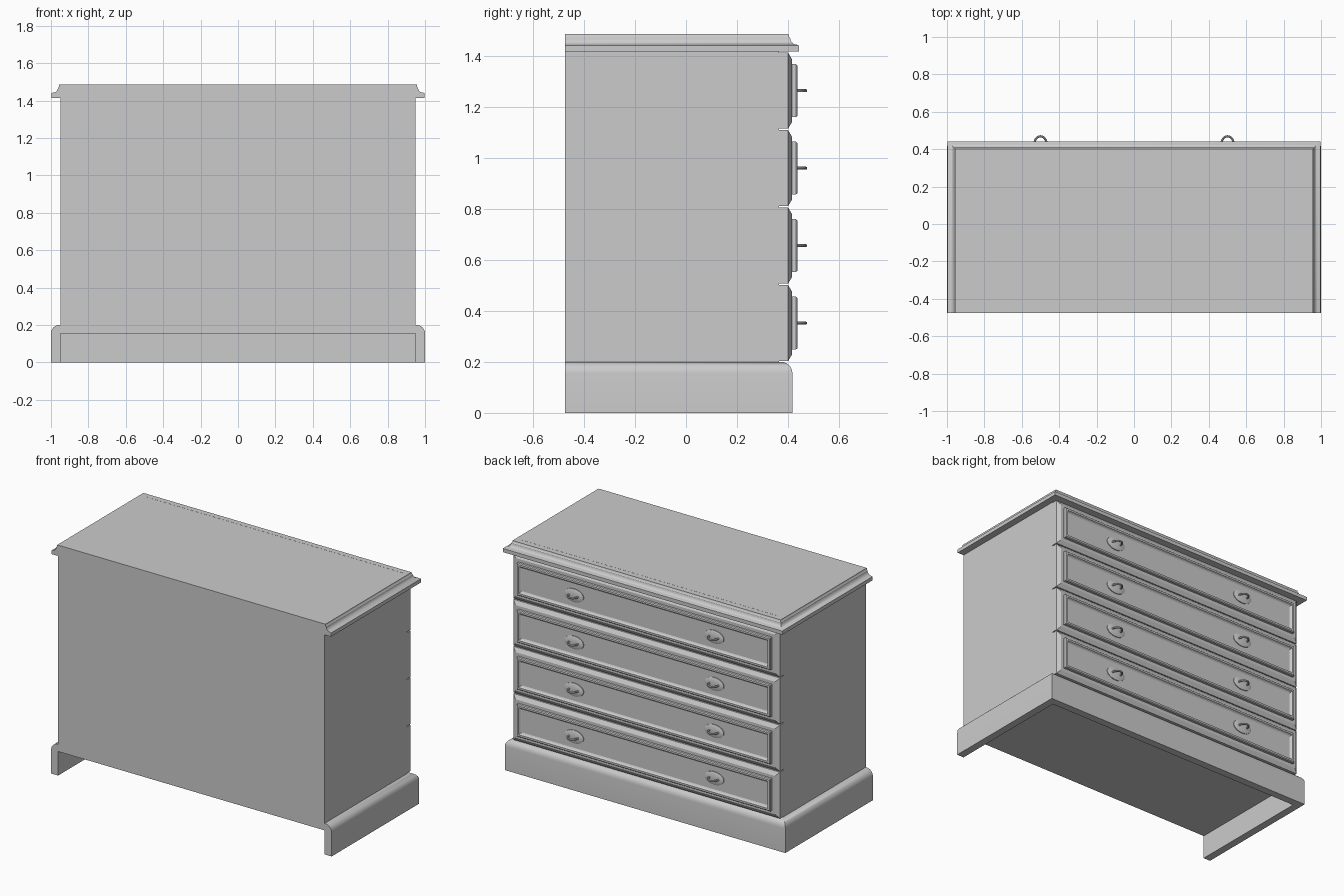
import bpy, bmesh, math
from mathutils import Vector

cube = bpy.data.objects.get("Cube")
if cube:
    bpy.data.objects.remove(cube, do_unlink=True)

BACK, FACE, HALF_W = -0.475, 0.365, 0.95

grey = bpy.data.materials.new("plain_grey")
grey.use_nodes = True
grey.diffuse_color = (0.6, 0.6, 0.6, 1)
grey.node_tree.nodes["Principled BSDF"].inputs["Base Color"].default_value = (0.6, 0.6, 0.6, 1)


def finish(name, bm, smooth=False):
    bmesh.ops.recalc_face_normals(bm, faces=bm.faces)
    mesh = bpy.data.meshes.new(name)
    bm.to_mesh(mesh)
    bm.free()
    mesh.materials.append(grey)
    obj = bpy.data.objects.new(name, mesh)
    bpy.context.collection.objects.link(obj)
    if smooth:
        bpy.ops.object.select_all(action='DESELECT')
        obj.select_set(True)
        bpy.context.view_layer.objects.active = obj
        bpy.ops.object.shade_smooth_by_angle(angle=math.radians(35))
    return obj


def skin(bm, rings, closed=True):
    """Join rings of points with quads and cap both ends."""
    loops = [[bm.verts.new(p) for p in ring] for ring in rings]
    n = len(loops[0])
    for a, b in zip(loops, loops[1:]):
        for i in range(n if closed else n - 1):
            j = (i + 1) % n
            bm.faces.new((a[i], a[j], b[j], b[i]))
    bm.faces.new(loops[0])
    bm.faces.new(loops[-1])


def wrap_moulding(name, profile, y_front):
    """Sweep an (outward offset, z) profile round both sides and the front, mitred."""
    def ring(sx, at_front):
        return [(sx * (HALF_W + d), y_front + d if at_front else BACK, z) for d, z in profile]
    bm = bmesh.new()
    skin(bm, [ring(-1, False), ring(-1, True), ring(1, True), ring(1, False)])
    return finish(name, bm, True)


# Carcass
bm = bmesh.new()
skin(bm, [[(x, y, z) for x, y in ((-HALF_W, BACK), (HALF_W, BACK), (HALF_W, FACE), (-HALF_W, FACE))]
          for z in (0.155, 1.485)])
finish("carcass", bm)

# Plinth with rounded upper edge
arc = [math.radians(a) for a in range(0, 91, 15)]
plinth = [(0, 0), (0.05, 0)]
plinth += [(0.005 + 0.045 * math.cos(a), 0.155 + 0.045 * math.sin(a)) for a in arc]
plinth += [(0, 0.2)]
wrap_moulding("plinth", plinth, 0.367)

# Cornice with a small cove under the top lip
cove = [(0.04 - 0.028 * math.sin(a), 1.47 - 0.028 * math.cos(a)) for a in arc]
cornice = [(-0.03, 1.415), (0.046, 1.415), (0.046, 1.439), (0.04, 1.442)]
cornice += cove[1:] + [(0.008, 1.474), (0.006, 1.485), (-0.03, 1.485)]
wrap_moulding("cornice", cornice, 0.396)


# Drawer fronts: (inset, depth) steps from the back to the sunken field
STEPS = [(0, FACE), (0, 0.4), (0.025, 0.415), (0.045, 0.415), (0.045, 0.43),
         (0.05, 0.436), (0.062, 0.436), (0.068, 0.426), (0.075, 0.422)]


def drawer_front(name, z0, z1):
    bm = bmesh.new()
    rings = []
    for d, y in STEPS:
        x, lo, hi = HALF_W - d, z0 + d, z1 - d
        rings.append([(-x, y, lo), (x, y, lo), (x, y, hi), (-x, y, hi)])
    skin(bm, rings)
    return finish(name, bm)


def ellipse(cx, y, cz, a, b, n=20):
    return [(cx + a * math.cos(t), y, cz + b * math.sin(t))
            for t in (2 * math.pi * i / n for i in range(n))]


def handle(name, cx, cz):
    # Oval backplate with a chamfered rim
    bm = bmesh.new()
    skin(bm, [ellipse(cx, 0.42, cz, 0.068, 0.042), ellipse(cx, 0.427, cz, 0.068, 0.042),
              ellipse(cx, 0.432, cz, 0.055, 0.03)])
    finish(name + "_backplate", bm, True)
    # Bowed pull
    bm = bmesh.new()
    rings = []
    for i in range(13):
        t = math.pi * i / 12
        out = Vector((math.cos(t), math.sin(t), 0))
        centre = Vector((cx, 0.43, cz)) + Vector((0.032 * out.x, 0.039 * out.y, 0))
        rings.append([centre + 0.006 * (math.cos(u) * out + math.sin(u) * Vector((0, 0, 1)))
                      for u in (math.pi * k / 4 for k in range(8))])
    skin(bm, rings)
    finish(name + "_pull", bm, True)


PITCH = 0.3035
for row in range(4):
    z0 = 0.203 + row * PITCH
    z1 = z0 + PITCH - 0.006
    drawer_front(f"drawer_front_{row + 1}", z0, z1)
    for side, x in (("left", 0.5), ("right", -0.5)):
        handle(f"drawer_{row + 1}_{side}", x, (z0 + z1) / 2)
